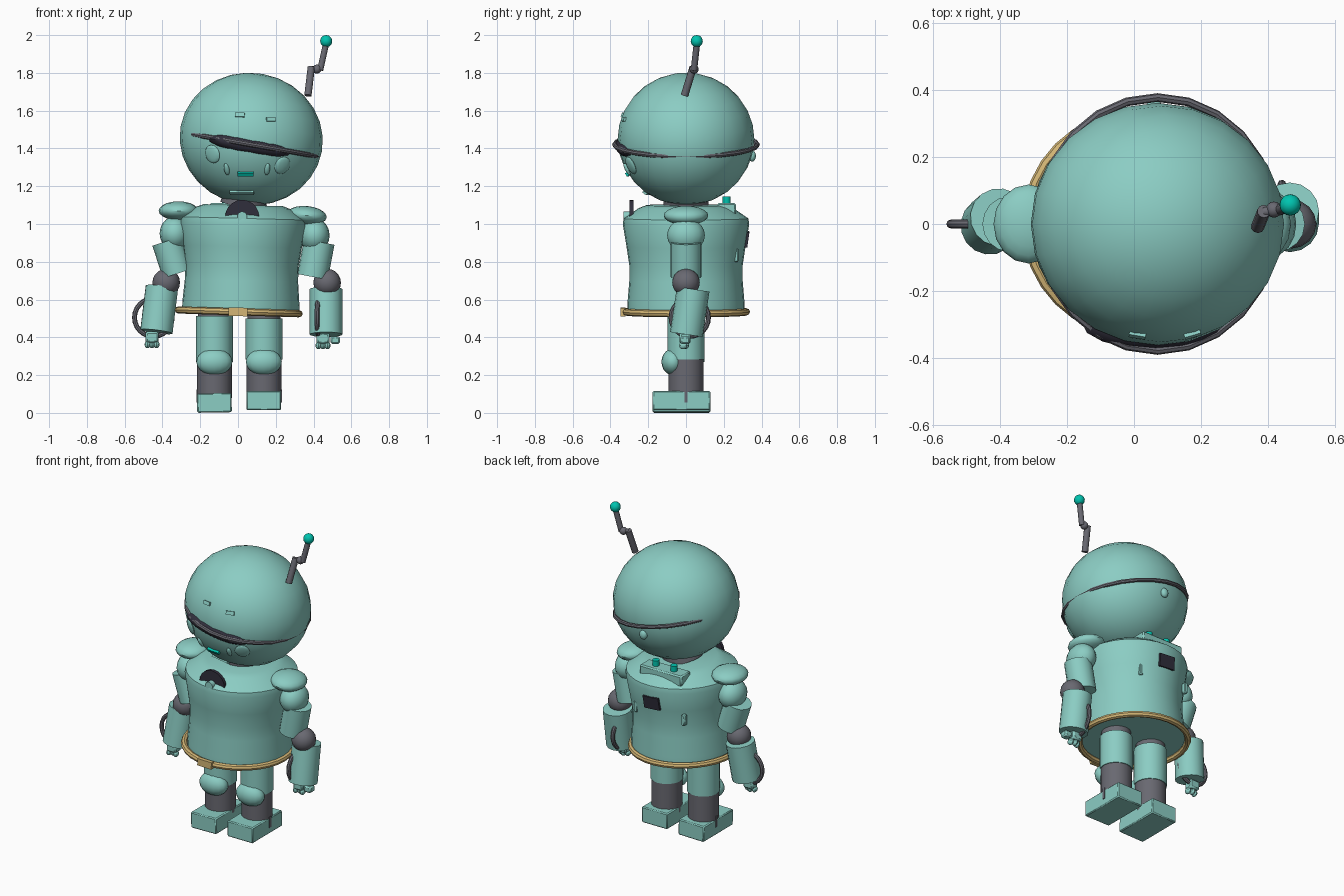
import bpy, bmesh, math
from mathutils import Vector, Matrix

if "Cube" in bpy.data.objects:
    bpy.data.objects.remove(bpy.data.objects["Cube"])

def mat(name, c):
    m = bpy.data.materials.new(name)
    m.diffuse_color = (*c, 1)
    m.use_nodes = True
    m.node_tree.nodes["Principled BSDF"].inputs["Base Color"].default_value = m.diffuse_color
    return m

MINT = mat("mint", (0.26, 0.61, 0.55))
GREY = mat("grey", (0.14, 0.14, 0.165))
DARK = mat("dark", (0.03, 0.028, 0.045))
TEAL = mat("bright_teal", (0.0, 0.55, 0.43))
TAN = mat("tan", (0.66, 0.47, 0.18))

def add(name, bm, m, M=Matrix(), angle=40):
    bm.transform(M)
    bmesh.ops.recalc_face_normals(bm, faces=bm.faces)
    me = bpy.data.meshes.new(name)
    bm.to_mesh(me)
    bm.free()
    me.shade_smooth()
    me.set_sharp_from_angle(angle=math.radians(angle))
    me.materials.append(m)
    ob = bpy.data.objects.new(name, me)
    bpy.context.collection.objects.link(ob)
    return ob

def place(loc, ry=0, rx=0, rz=0):
    R = Matrix.Rotation(math.radians(rz), 4, 'Z') @ Matrix.Rotation(math.radians(ry), 4, 'Y')
    return Matrix.Translation(loc) @ R @ Matrix.Rotation(math.radians(rx), 4, 'X')

def ball(name, loc, s, m, ry=0, rx=0, rz=0, seg=16, rings=10):
    bm = bmesh.new()
    bmesh.ops.create_uvsphere(bm, u_segments=seg, v_segments=rings, radius=1)
    return add(name, bm, m, place(loc, ry, rx, rz) @ Matrix.Diagonal((*s, 1)))

def box(name, loc, s, m, ry=0, rx=0, rz=0, bevel=0.0):
    bm = bmesh.new()
    bmesh.ops.create_cube(bm, size=1)
    bm.transform(Matrix.Diagonal((*s, 1)))
    if bevel:
        bmesh.ops.bevel(bm, geom=bm.edges[:], offset=bevel, segments=1, affect='EDGES')
    return add(name, bm, m, place(loc, ry, rx, rz))

def rod(name, a, b, r1, m, r2=None, seg=16):
    a, b = Vector(a), Vector(b)
    d = b - a
    bm = bmesh.new()
    bmesh.ops.create_cone(bm, cap_ends=True, segments=seg, radius1=r1,
                          radius2=r1 if r2 is None else r2, depth=d.length)
    M = Matrix.Translation((a + b) / 2) @ Vector((0, 0, 1)).rotation_difference(d).to_matrix().to_4x4()
    return add(name, bm, m, M)

def lathe(name, profile, m, M, seg=24):
    # closed or open (radius, height) profile spun around z
    bm = bmesh.new()
    vs = [bm.verts.new((r, 0, z)) for r, z in profile]
    es = [bm.edges.new(p) for p in zip(vs, vs[1:])]
    bmesh.ops.spin(bm, geom=vs + es, cent=(0, 0, 0), axis=(0, 0, 1),
                   angle=2 * math.pi, steps=seg)
    bmesh.ops.remove_doubles(bm, verts=bm.verts, dist=1e-5)
    return add(name, bm, m, M)

def ring(name, loc, R, r, m, ry=0, rx=0, rz=0, sx=1, seg=24):
    prof = [(R + r * math.cos(k * math.pi / 4), r * math.sin(k * math.pi / 4)) for k in range(9)]
    return lathe(name, prof, m, place(loc, ry, rx, rz) @ Matrix.Diagonal((sx, 1, 1, 1)), seg)

# --- head, tilted to one side
HC, HS, TILT = Vector((0.07, 0, 1.45)), (0.38, 0.362, 0.35), 10
ball("head", HC, HS, MINT, ry=TILT, seg=24, rings=14)
ring("head_band", (0.07, 0, 1.42), 0.378, 0.013, GREY, ry=TILT, sx=0.95)
ball("visor", (0.06, -0.295, 1.415), (0.22, 0.08, 0.05), DARK, ry=TILT)
ball("head_knob", (0.06, 0.35, 1.36), (0.025, 0.02, 0.03), MINT)

def face(name, x, z, w, h, m, round_=True, t=0.012):
    # shallow plate lying on the front of the head
    dx, dz = (x - HC.x) / HS[0], (z - HC.z) / HS[2]
    dy = -math.sqrt(max(0, 1 - dx * dx - dz * dz))
    n = Vector((dx / HS[0], dy / HS[1], dz / HS[2])).normalized()
    loc = (x, dy * HS[1], z)
    rz = math.degrees(math.atan2(n.x, -n.y))
    rx = -math.degrees(math.asin(-n.z)) * -1
    if round_:
        ball(name, loc, (w / 2, t, h / 2), m, rx=rx, rz=rz, seg=12, rings=8)
    else:
        box(name, loc, (w, t, h), m, rx=rx, rz=rz)

for side, x, z in (("left", -0.135, 1.37), ("right", 0.235, 1.31)):
    face(side + "_eye", x, z, 0.09, 0.1, MINT)
for side, x, z in (("left", -0.06, 1.29), ("right", 0.155, 1.29)):
    face(side + "_cheek", x, z, 0.03, 0.07, MINT)
for side, x, z in (("left", 0.01, 1.577), ("right", 0.175, 1.555)):
    face(side + "_brow", x, z, 0.05, 0.022, MINT, False)
face("mouth", 0.04, 1.265, 0.085, 0.02, TEAL, False, 0.02)
face("chin_plate", 0.02, 1.165, 0.13, 0.025, MINT, False)

# --- antenna
rod("antenna_lower", (0.37, -0.008, 1.68), (0.388, 0.038, 1.83), 0.02, GREY, seg=10)
ball("antenna_joint", (0.418, 0.043, 1.82), (0.024, 0.024, 0.024), GREY)
rod("antenna_link", (0.388, 0.036, 1.82), (0.44, 0.044, 1.825), 0.015, GREY, seg=10)
rod("antenna_upper", (0.435, 0.042, 1.815), (0.465, 0.057, 1.95), 0.017, GREY, seg=10)
ball("antenna_tip", (0.467, 0.057, 1.968), (0.032, 0.032, 0.032), TEAL)

# --- torso and belt
BODY = place((0, 0, 0), ry=1.5)
lathe("torso", [(0, 1.1), (0.21, 1.1), (0.25, 1.085), (0.33, 1.03), (0.335, 1.0), (0.315, 0.88),
                (0.3, 0.78), (0.3, 0.7), (0.31, 0.58), (0.31, 0.54), (0, 0.54)], MINT, BODY, 32)
rod("neck", (0.02, 0, 1.08), (0.04, 0, 1.14), 0.12, GREY)
ring("belt", (0.004, 0, 0.535), 0.32, 0.019, TAN, ry=1.8, seg=32)
box("belt_buckle", (0.0, -0.333, 0.535), (0.1, 0.025, 0.045), TAN, ry=1.8)

# --- chest dial
rod("chest_dial", (0.022, -0.298, 1.038), (0.022, -0.278, 1.038), 0.09, DARK, seg=20)
rod("dial_hub", (0.022, -0.33, 1.04), (0.022, -0.29, 1.04), 0.026, MINT)

# --- back console, hatch and levers
box("back_console", (0, 0.215, 1.075), (0.3, 0.1, 0.07), MINT, bevel=0.008)
box("back_hatch", (0.02, 0.315, 0.92), (0.11, 0.03, 0.08), DARK, rx=-8, ry=4)
for s, side in ((-1, "left"), (1, "right")):
    rod(side + "_console_button", (0.065 * s, 0.215, 1.1), (0.065 * s, 0.215, 1.145), 0.021, TEAL)
    box(side + "_back_lever", (0.17 * s, 0.262, 0.835), (0.025, 0.03, 0.07), MINT, bevel=0.005)

# --- arms: each one posed by its own joints
ARMS = {
    "left": dict(pad=(-0.315, 0, 1.07), tilt=0, sh=(-0.335, 0, 0.95), top=(-0.375, 0, 0.91),
                 low=(-0.32, 0, 0.738), elbow=(-0.38, 0, 0.69), f0=(-0.403, 0.02, 0.665),
                 f1=(-0.432, -0.005, 0.43), hand=(-0.455, -0.01, 0.40), loop=(-0.448, 0, 0.505), lrz=0),
    "right": dict(pad=(0.365, 0, 1.045), tilt=6, sh=(0.405, 0, 0.94), top=(0.43, 0, 0.905),
                  low=(0.395, 0, 0.72), elbow=(0.472, 0, 0.69), f0=(0.466, 0.038, 0.655),
                  f1=(0.466, 0.002, 0.415), hand=(0.45, -0.005, 0.395), loop=(0.43, 0.02, 0.505), lrz=83),
}
for side, a in ARMS.items():
    ball(side + "_shoulder_pad", a["pad"], (0.105, 0.118, 0.05), MINT, ry=a["tilt"])
    ball(side + "_shoulder", a["sh"], (0.08, 0.1, 0.09), MINT)
    rod(side + "_upper_arm", a["top"], a["low"], 0.082, MINT)
    ball(side + "_elbow", a["elbow"], (0.073, 0.073, 0.073), GREY)
    rod(side + "_forearm", a["f0"], a["f1"], 0.087, MINT)
    ring(side + "_wrist_loop", a["loop"], 0.1, 0.013, GREY, rx=90, rz=a["lrz"])
    h = Vector(a["hand"])
    box(side + "_palm", h, (0.07, 0.06, 0.06), MINT, bevel=0.01)
    for k in (-1, 0, 1):
        ball(f"{side}_finger_{k + 2}", h + Vector((k * 0.024, -0.01 * abs(k), -0.038)),
             (0.016, 0.022, 0.02), MINT, seg=8, rings=6)
box("right_thumb", (0.515, -0.005, 0.385), (0.05, 0.05, 0.04), MINT, bevel=0.008)

# --- legs
for side, x, z, ry in (("left", -0.125, 0, -1), ("right", 0.137, 0.012, 0)):
    rod(side + "_hip", (x, 0, 0.45), (x, 0, 0.56), 0.088, GREY)
    rod(side + "_thigh", (x, 0, 0.27 + z), (x, 0, 0.512 - z), 0.098, MINT)
    ball(side + "_knee_pad", (x, -0.07, 0.27), (0.095, 0.06, 0.07), MINT)
    rod(side + "_shin", (x, 0, 0.08), (x, 0, 0.29), 0.093, GREY)
    box(side + "_foot", (x, -0.024, 0.053 + z), (0.183, 0.305, 0.102), MINT, ry=ry, bevel=0.006)
    out = 1 if x > 0 else -1
    box(side + "_foot_strap", (x + out * 0.092, 0, 0.09), (0.008, 0.018, 0.07), GREY)
